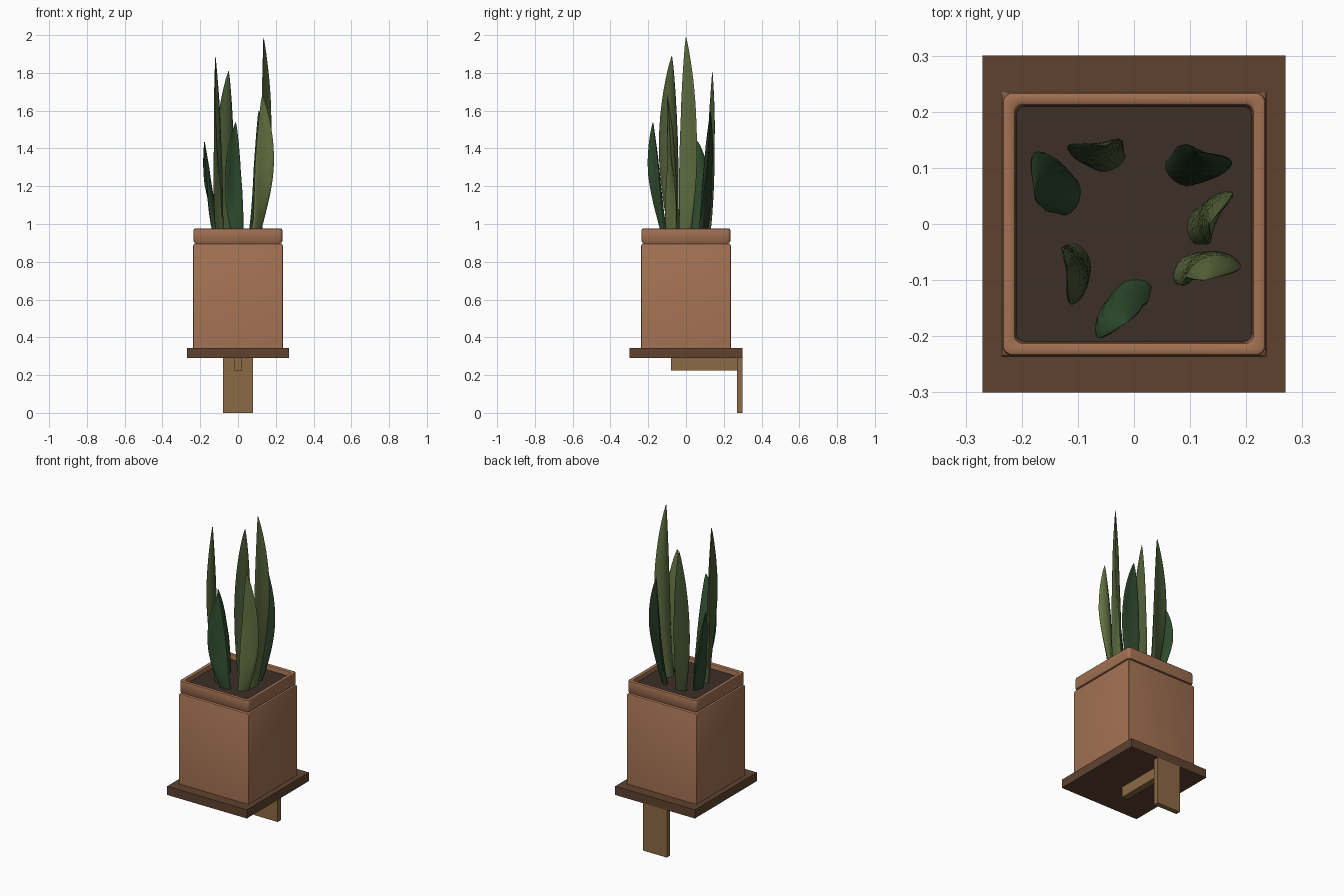
import bpy, bmesh, math
from mathutils import Vector

if "Cube" in bpy.data.objects:
    bpy.data.objects.remove(bpy.data.objects["Cube"])


def paint(ob, name, rgb):
    m = bpy.data.materials.get(name) or bpy.data.materials.new(name)
    m.diffuse_color = (*rgb, 1)
    m.use_nodes = True
    m.node_tree.nodes["Principled BSDF"].inputs["Base Color"].default_value = m.diffuse_color
    ob.data.materials.append(m)


def loft(name, rings, smooth=None):
    """Skin a stack of equal-length closed rings and cap both ends."""
    bm = bmesh.new()
    loops = [[bm.verts.new(p) for p in r] for r in rings]
    n = len(loops[0])
    for a, b in zip(loops, loops[1:]):
        for i in range(n):
            j = (i + 1) % n
            bm.faces.new((a[i], a[j], b[j], b[i]))
    bm.faces.new(loops[0][::-1])
    bm.faces.new(loops[-1])
    bmesh.ops.recalc_face_normals(bm, faces=bm.faces)
    me = bpy.data.meshes.new(name)
    bm.to_mesh(me)
    bm.free()
    ob = bpy.data.objects.new(name, me)
    bpy.context.collection.objects.link(ob)
    if smooth:
        bpy.ops.object.select_all(action='DESELECT')
        ob.select_set(True)
        bpy.context.view_layer.objects.active = ob
        bpy.ops.object.shade_smooth_by_angle(angle=math.radians(smooth))
    return ob


def box(name, x, y, z, mat, rgb):
    rings = [[(x[0], y[0], h), (x[1], y[0], h), (x[1], y[1], h), (x[0], y[1], h)] for h in z]
    paint(loft(name, rings), mat, rgb)


def rounded_square(half, r, z, seg=4):
    pts = []
    for k in range(4):
        a0 = k * math.pi / 2
        cx = (half - r) * (1 if k in (0, 3) else -1)
        cy = (half - r) * (1 if k in (0, 1) else -1)
        for i in range(seg + 1):
            a = a0 + i / seg * math.pi / 2
            pts.append((cx + r * math.cos(a), cy + r * math.sin(a), z))
    return pts


# wooden shelf, wall plate and support arm
WOOD = (0.26, 0.145, 0.058)
box("shelf", (-.27, .27), (-.3, .3), (.29, .343), "dark_wood", (0.115, 0.055, 0.03))
box("wall_plate", (-.08, .08), (.27, .3), (0, .29), "light_wood", WOOD)
box("support_arm", (-.02, .02), (-.08, .27), (.225, .29), "light_wood", WOOD)

# square pot: body, groove, rounded rim and hollow top
profile = [(.237, .004, .343), (.237, .004, .885), (.234, .006, .893), (.226, .012, .898),
           (.226, .012, .901), (.232, .016, .903), (.235, .018, .908), (.235, .018, .967),
           (.233, .017, .973), (.229, .016, .975), (.217, .015, .975), (.213, .014, .972),
           (.211, .014, .965), (.209, .014, .925)]
pot = loft("pot", [rounded_square(*p) for p in profile], 35)
paint(pot, "clay", (0.36, 0.165, 0.085))

# soil
soil = loft("soil", [rounded_square(.2095, .014, z) for z in (.926, .947)])
paint(soil, "soil", (0.045, 0.028, 0.02))


def sample(table, t):
    for (t0, v0), (t1, v1) in zip(table, table[1:]):
        if t <= t1:
            return v0 + (v1 - v0) * (t - t0) / (t1 - t0)
    return table[-1][1]


WIDTH = [(0, .62), (.1, .74), (.2, .86), (.3, .95), (.42, 1), (.55, .97), (.68, .84),
         (.8, .63), (.9, .38), (.96, .19), (1, .02)]


def leaf(name, base, mid, tip, w, a0, a1, rgb):
    """Bowed, twisted, outward-cupped blade through base, middle and tip."""
    b, m, p = Vector(base), Vector(mid), Vector(tip[:2])
    z0, rings, steps = .935, [], 24
    for k in range(steps + 1):
        t = k / steps
        c = b * (1 - t) * (1 - 2 * t) + m * 4 * t * (1 - t) + p * t * (2 * t - 1)
        a = math.radians(a0 + (a1 - a0) * min(1, t * 1.8))
        d = Vector((math.cos(a), math.sin(a)))
        n = Vector((-d.y, d.x))
        if n.dot(m) < 0:
            n = -n
        f = sample(WIDTH, t)
        half, thick, cup = w * f, .018 * (1 - .5 * t) * min(1, f * 1.3), .017 * f * min(1, .3 + 2 * t)
        ring = []
        for i in range(16):
            q = 2 * math.pi * i / 16
            s = math.cos(q)
            v = c + d * half * s + n * (thick * math.sin(q) - cup * (1 - s * s))
            ring.append((v.x, v.y, z0 + (tip[2] - z0) * t))
        rings.append(ring)
    paint(loft(name, rings, 50), name + "_green", rgb)


# seven leaves: base, middle, tip, half width, base angle, middle angle, colour
LEAVES = [
    ((.112, -.006), (.153, .013), (.135, 0, 1.99), .050, 90, 62, (.11, .15, .05)),
    ((.092, -.08), (.140, -.085), (.128, -.1, 1.68), .052, 55, 10, (.13, .17, .055)),
    ((0, -.115), (-.025, -.17), (-.012, -.175, 1.54), .052, 8, 35, (.035, .09, .035)),
    ((-.098, -.062), (-.118, -.093), (-.12, -.075, 1.89), .052, 122, 96, (.07, .1, .035)),
    ((-.112, .045), (-.166, .078), (-.178, .06, 1.44), .052, 70, 98, (.025, .065, .025)),
    ((-.045, .112), (-.07, .143), (-.05, .14, 1.81), .050, 20, 6, (.055, .085, .03)),
    ((.08, .09), (.128, .123), (.11, .13, 1.6), .050, -39, -18, (.02, .045, .02)),
]
for i, args in enumerate(LEAVES):
    leaf(f"leaf_{i + 1}", *args)
